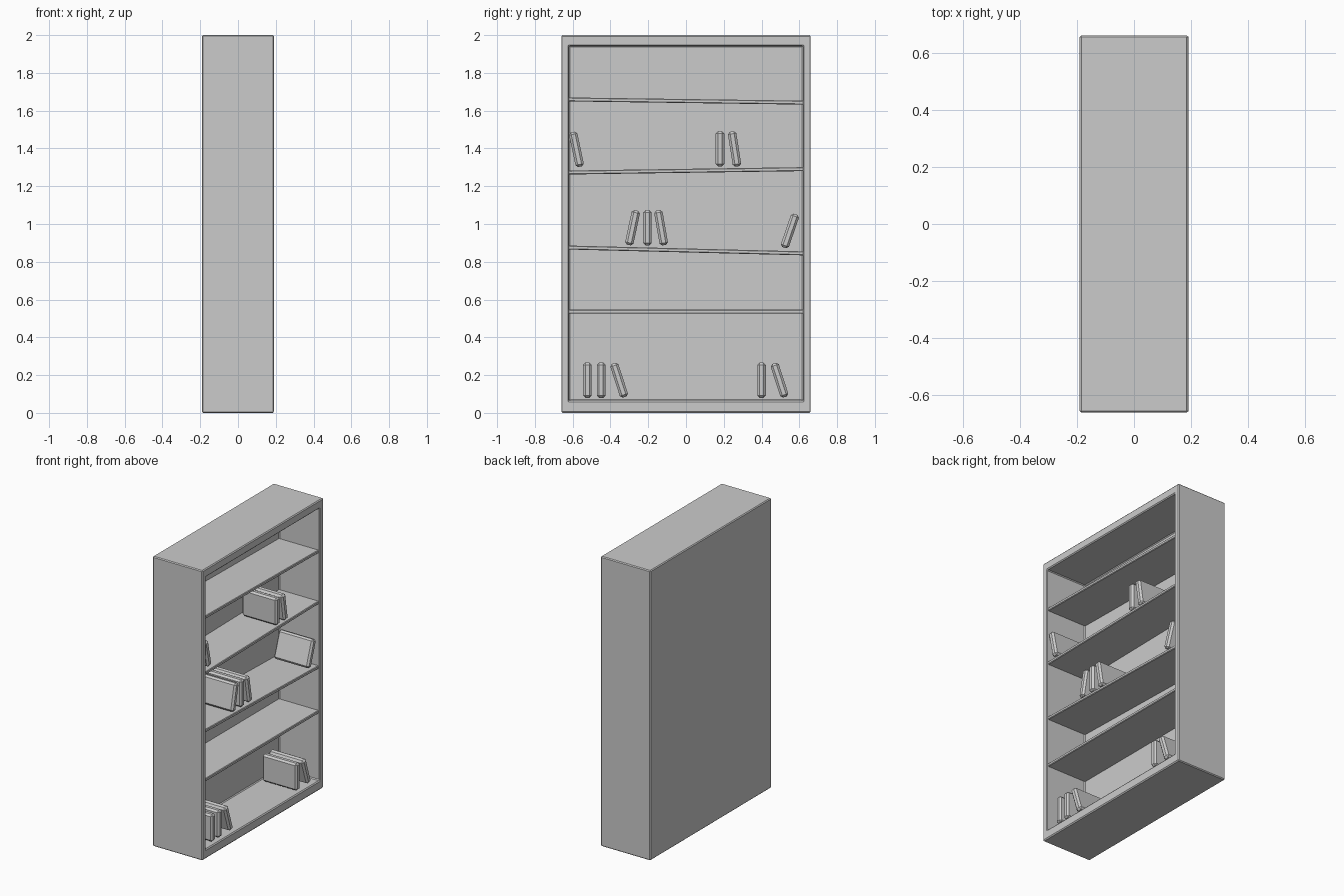
import bpy, bmesh, math
from mathutils import Vector

if "Cube" in bpy.data.objects:
    bpy.data.objects.remove(bpy.data.objects["Cube"])


def finish(bm, name, bevel):
    bmesh.ops.recalc_face_normals(bm, faces=bm.faces)
    me = bpy.data.meshes.new(name)
    bm.to_mesh(me)
    bm.free()
    ob = bpy.data.objects.new(name, me)
    bpy.context.collection.objects.link(ob)
    if bevel:
        mod = ob.modifiers.new("bevel", "BEVEL")
        mod.width = bevel
        mod.segments = 1
    return ob


def box_bm(size, centre=(0, 0, 0)):
    bm = bmesh.new()
    bmesh.ops.create_cube(bm, size=1)
    for v in bm.verts:
        v.co = Vector([v.co[i] * size[i] + centre[i] for i in range(3)])
    return bm


# Cabinet: solid box with a recess pushed in from the open +x side
bm = box_bm((0.38, 1.32, 2.0), (0, 0, 1.0))
front = max(bm.faces, key=lambda f: f.calc_center_median().x)
bmesh.ops.inset_region(bm, faces=[front], thickness=0.04)
for v in front.verts:
    v.co.y = math.copysign(0.62, v.co.y)
    v.co.z = 1.942 if v.co.z > 1 else 0.065
recess = bmesh.ops.extrude_discrete_faces(bm, faces=[front])["faces"][0]
for v in recess.verts:
    v.co.x = -0.12
finish(bm, "cabinet", 0.006)

# Shelves: slightly crooked boards (top height at -y end, at +y end)
BACK, FRONT, THICK = -0.125, 0.182, 0.021
for i, (za, zb) in enumerate([(0.547, 0.547), (0.886, 0.855),
                              (1.283, 1.301), (1.670, 1.653)]):
    bm = box_bm((FRONT - BACK, 1.246, THICK), ((FRONT + BACK) / 2, 0, 0))
    for v in bm.verts:
        t = v.co.y / 1.246 + 0.5
        v.co.z += za + (zb - za) * t - THICK / 2
    finish(bm, f"shelf_{i + 1}", 0.004)

# Books: chamfered blocks (y, z of centre, lean in degrees)
books = [
    (-0.522, 0.173, 0), (-0.449, 0.173, 0), (-0.354, 0.173, 18),
    (0.400, 0.173, 0), (0.495, 0.173, 18),
    (-0.283, 0.980, -12), (-0.204, 0.980, 0), (-0.132, 0.980, 10),
    (0.550, 0.963, -19),
    (-0.580, 1.395, 12), (0.180, 1.398, 0), (0.257, 1.397, 9),
]
for i, (y, z, lean) in enumerate(books):
    ob = finish(box_bm((0.265, 0.045, 0.187)), f"book_{i + 1}", 0.012)
    ob.location = (0.05, y, z)
    ob.rotation_euler.x = math.radians(lean)
